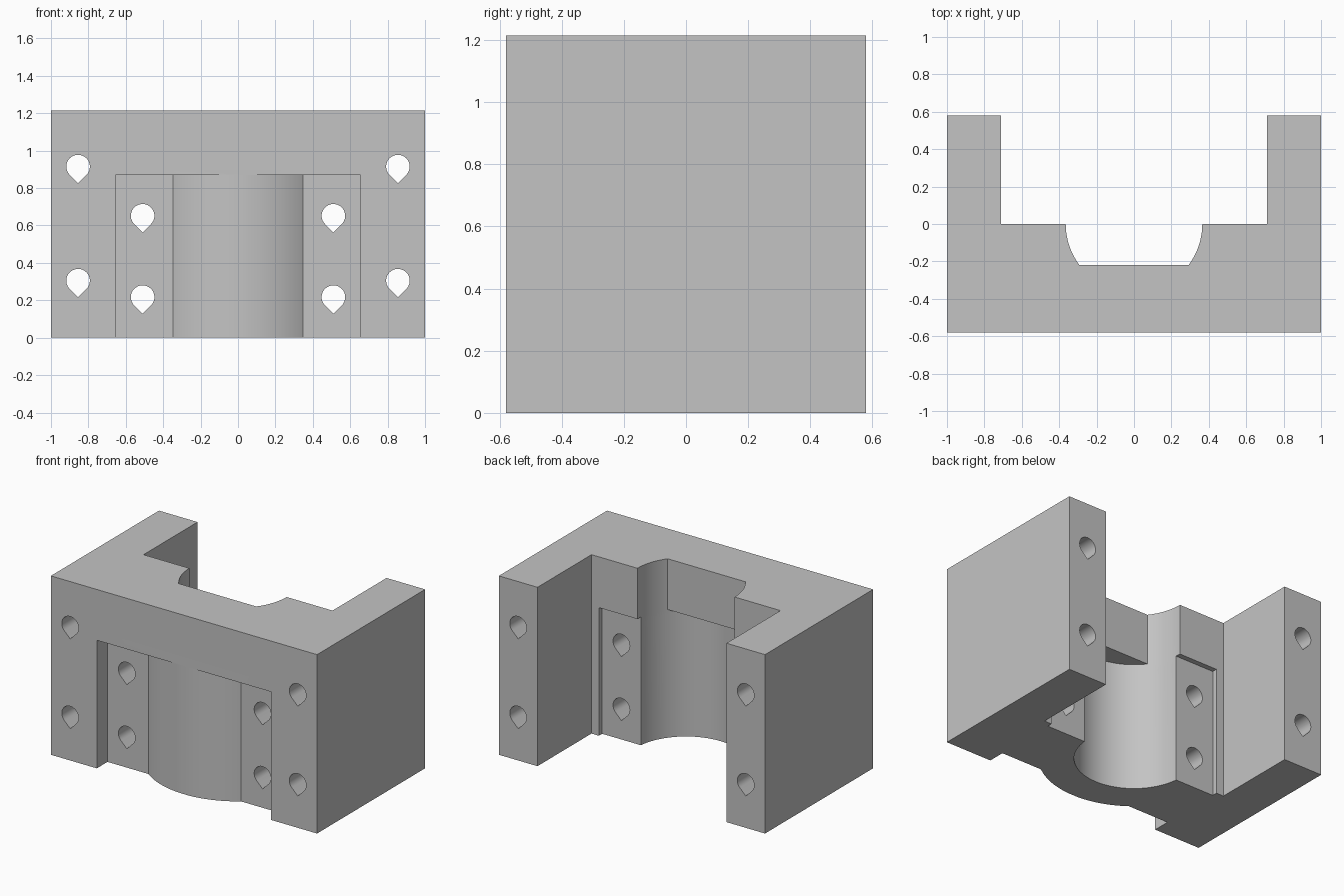
import bpy, bmesh
from math import asin, pi, sin, cos, acos

cube = bpy.data.objects.get("Cube")
if cube:
    bpy.data.objects.remove(cube, do_unlink=True)

WIDTH, DEPTH, HEIGHT = 1.0, 0.58, 1.215   # half width, half depth, full height
POCKET_TOP = 0.87
BORE, SHELL = 0.365, 0.581
FAR = 1.5

grey = bpy.data.materials.new("plain_grey")
grey.use_nodes = True
colour = (0.55, 0.55, 0.55, 1)
grey.diffuse_color = colour
grey.node_tree.nodes["Principled BSDF"].inputs["Base Color"].default_value = colour


def arc(radius, start, end, steps, cx=0, cy=0):
    angles = [start + (end - start) * i / steps for i in range(steps + 1)]
    return [(cx + radius * cos(a), cy + radius * sin(a)) for a in angles]


def prism(name, points, low, high, axis="z"):
    """Extrude a flat outline along z, or an x-z outline along y."""
    place = (lambda u, v: (u, v, low)) if axis == "z" else (lambda u, v: (u, low, v))
    bm = bmesh.new()
    base = bm.faces.new([bm.verts.new(place(u, v)) for u, v in points])
    top = bmesh.ops.extrude_face_region(bm, geom=[base])["geom"]
    step = (0, 0, high - low) if axis == "z" else (0, high - low, 0)
    bmesh.ops.translate(bm, vec=step, verts=[g for g in top if isinstance(g, bmesh.types.BMVert)])
    bmesh.ops.recalc_face_normals(bm, faces=bm.faces)
    mesh = bpy.data.meshes.new(name)
    bm.to_mesh(mesh)
    bm.free()
    mesh.materials.append(grey)
    obj = bpy.data.objects.new(name, mesh)
    bpy.context.collection.objects.link(obj)
    return obj


def rectangle(half_x, y0, y1):
    return [(-half_x, y0), (half_x, y0), (half_x, y1), (-half_x, y1)]


block = prism("clamp_block", rectangle(WIDTH, -DEPTH, DEPTH), 0, HEIGHT)
bpy.context.view_layer.objects.active = block
block.select_set(True)


def cut(points, low, high, axis="z"):
    cutter = prism("cutter", points, low, high, axis)
    cutter.hide_render = True
    mod = block.modifiers.new("cut", "BOOLEAN")
    mod.operation, mod.solver, mod.object = "DIFFERENCE", "EXACT", cutter
    bpy.ops.object.modifier_apply(modifier=mod.name)
    bpy.data.objects.remove(cutter, do_unlink=True)


# Wide slot between the rear legs
cut(rectangle(0.71, 0, FAR), -FAR, FAR)

# Shallow relief on the rear clamping faces
cut(rectangle(0.655, -0.035, 0.2), -FAR, POCKET_TOP)

# Round bore below, closed off by a flat wall above
clip = asin(0.22 / BORE)
right_arc = arc(BORE, 0, -clip, 14)
middle_arc = arc(BORE, -clip, clip - pi, 36)
left_arc = arc(BORE, clip - pi, -pi, 14)
ends = [(-BORE, 0.2), (BORE, 0.2)]
cut(right_arc + middle_arc[1:-1] + left_arc + ends, -FAR, POCKET_TOP)
cut(right_arc + left_arc + ends, POCKET_TOP - 0.05, FAR)

# Front pockets on both sides of the rounded shell
floor = -0.465
shell_arc = arc(SHELL, asin(floor / SHELL), -acos(0.02 / SHELL), 28)
pocket = [(0.02, -FAR), (0.655, -FAR), (0.655, floor)] + shell_arc
for side in (-1, 1):
    cut([(side * x, y) for x, y in pocket], -FAR, POCKET_TOP)

# Teardrop bolt holes, point down
HOLE = 0.063
for x, heights in ((0.855, (0.305, 0.915)), (0.51, (0.217, 0.652))):
    for side in (-1, 1):
        for z in heights:
            drop = arc(HOLE, -pi / 4, 5 * pi / 4, 30, side * x, z)
            cut(drop + [(side * x, z - HOLE * 2 ** 0.5)], -FAR, FAR, "y")

bpy.ops.object.shade_smooth_by_angle(angle=pi / 9)
